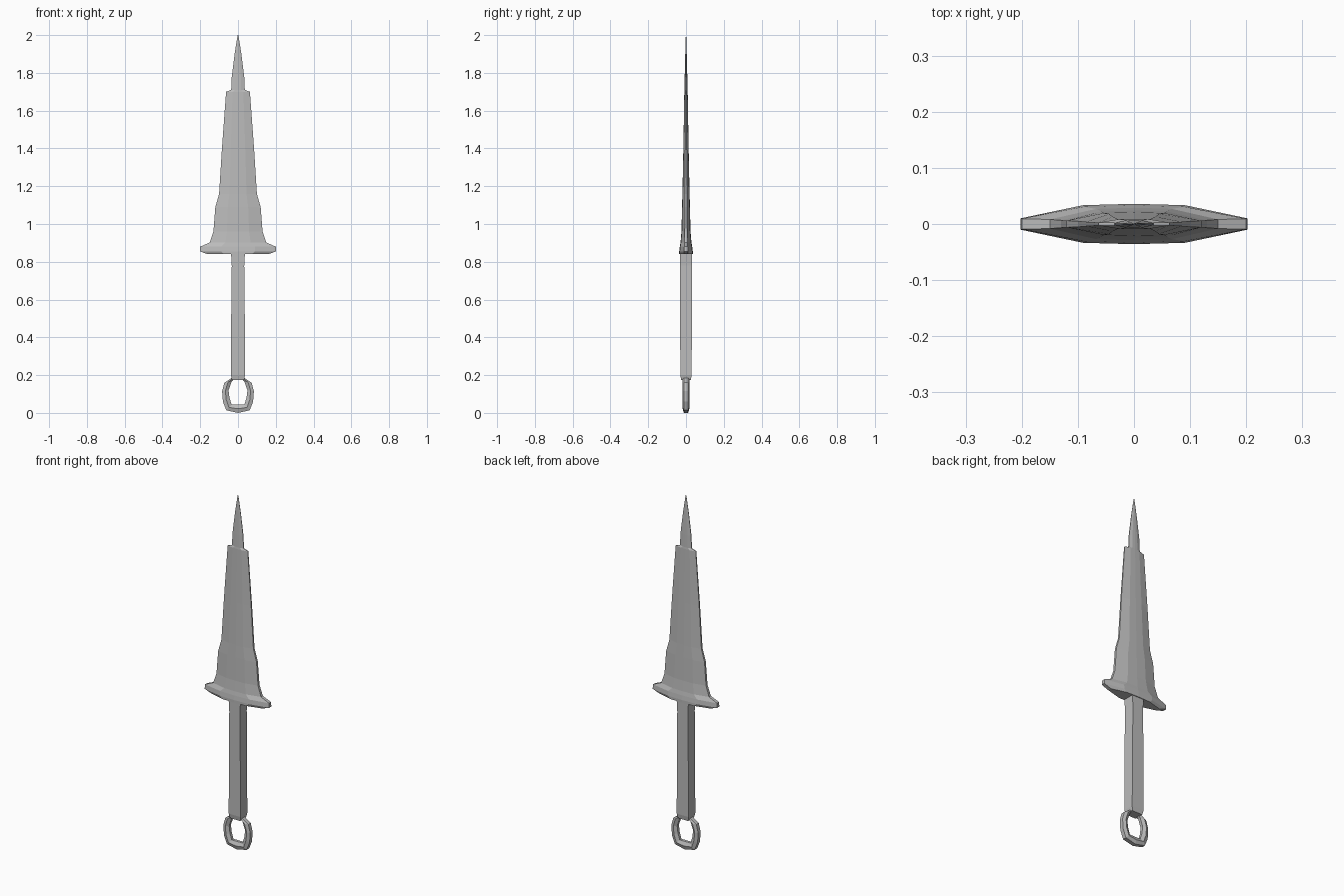
import bpy
import bmesh

if "Cube" in bpy.data.objects:
    bpy.data.objects.remove(bpy.data.objects["Cube"], do_unlink=True)

steel = bpy.data.materials.new("grey steel")
steel.use_nodes = True
colour = (0.5, 0.5, 0.5, 1)
steel.diffuse_color = colour
steel.node_tree.nodes["Principled BSDF"].inputs["Base Color"].default_value = colour


def loft(name, sections):
    """Skin a list of closed cross-sections and cap both ends."""
    bm = bmesh.new()
    rings = [[bm.verts.new(p) for p in s] for s in sections]
    for a, b in zip(rings, rings[1:]):
        for i in range(len(a)):
            j = (i + 1) % len(a)
            bm.faces.new((a[i], a[j], b[j], b[i]))
    bm.faces.new(rings[0])
    bm.faces.new(rings[-1])
    bmesh.ops.recalc_face_normals(bm, faces=bm.faces)
    mesh = bpy.data.meshes.new(name)
    bm.to_mesh(mesh)
    bm.free()
    mesh.materials.append(steel)
    obj = bpy.data.objects.new(name, mesh)
    bpy.context.collection.objects.link(obj)
    return obj


def blade_section(z, w, t):
    """Flattened section with a shallow central ridge and blunt edges."""
    half = [(w, -0.28 * t), (w, 0.28 * t), (0.45 * w, 0.93 * t), (0, t), (-0.45 * w, 0.93 * t)]
    return [(x, y, z) for x, y in half] + [(-x, -y, z) for x, y in half]


# Blade with flared guard: height, half width, half thickness
blade_profile = [
    (0.84, 0.16, 0.036), (0.855, 0.202, 0.036), (0.88, 0.2, 0.033), (0.902, 0.15, 0.029),
    (0.96, 0.13, 0.024), (1.09, 0.12, 0.021), (1.16, 0.1, 0.019), (1.4, 0.085, 0.014),
    (1.7, 0.063, 0.009), (1.71, 0.036, 0.008), (1.78, 0.033, 0.007), (1.9, 0.018, 0.004),
    (1.97, 0.007, 0.002), (2.0, 0.002, 0.001),
]
loft("blade", [blade_section(*row) for row in blade_profile])

# Square grip, slightly wider towards the ring
grip_profile = [(0.175, 0.032, 0.026), (0.2, 0.037, 0.03), (0.5, 0.036, 0.031),
                (0.78, 0.033, 0.031), (0.85, 0.037, 0.031)]
loft("grip", [[(w, -d, z), (w, d, z), (-w, d, z), (-w, -d, z)] for z, w, d in grip_profile])

# Ring pommel: inner and outer x, z on one side, then mirrored
ring_half = [
    ((0.026, 0.175), (0.034, 0.185)), ((0.034, 0.165), (0.072, 0.16)),
    ((0.05, 0.12), (0.084, 0.115)), ((0.045, 0.08), (0.08, 0.06)),
    ((0.034, 0.044), (0.062, 0.014)),
]


def ring_section(inner, outer, side):
    (xi, zi), (xo, zo) = inner, outer
    xm, zm = (xi + xo) / 2, (zi + zo) / 2
    return [(side * x, y, z) for x, y, z in (
        (xi, -0.008, zi), (xm, -0.018, zm), (xo, -0.011, zo),
        (xo, 0.011, zo), (xm, 0.018, zm), (xi, 0.008, zi))]


right = [ring_section(i, o, 1) for i, o in ring_half]
left = [ring_section(i, o, -1) for i, o in reversed(ring_half)]
bottom = [ring_section((0, 0.044), (0, 0), 1)]
loft("ring_pommel", right + bottom + left)
